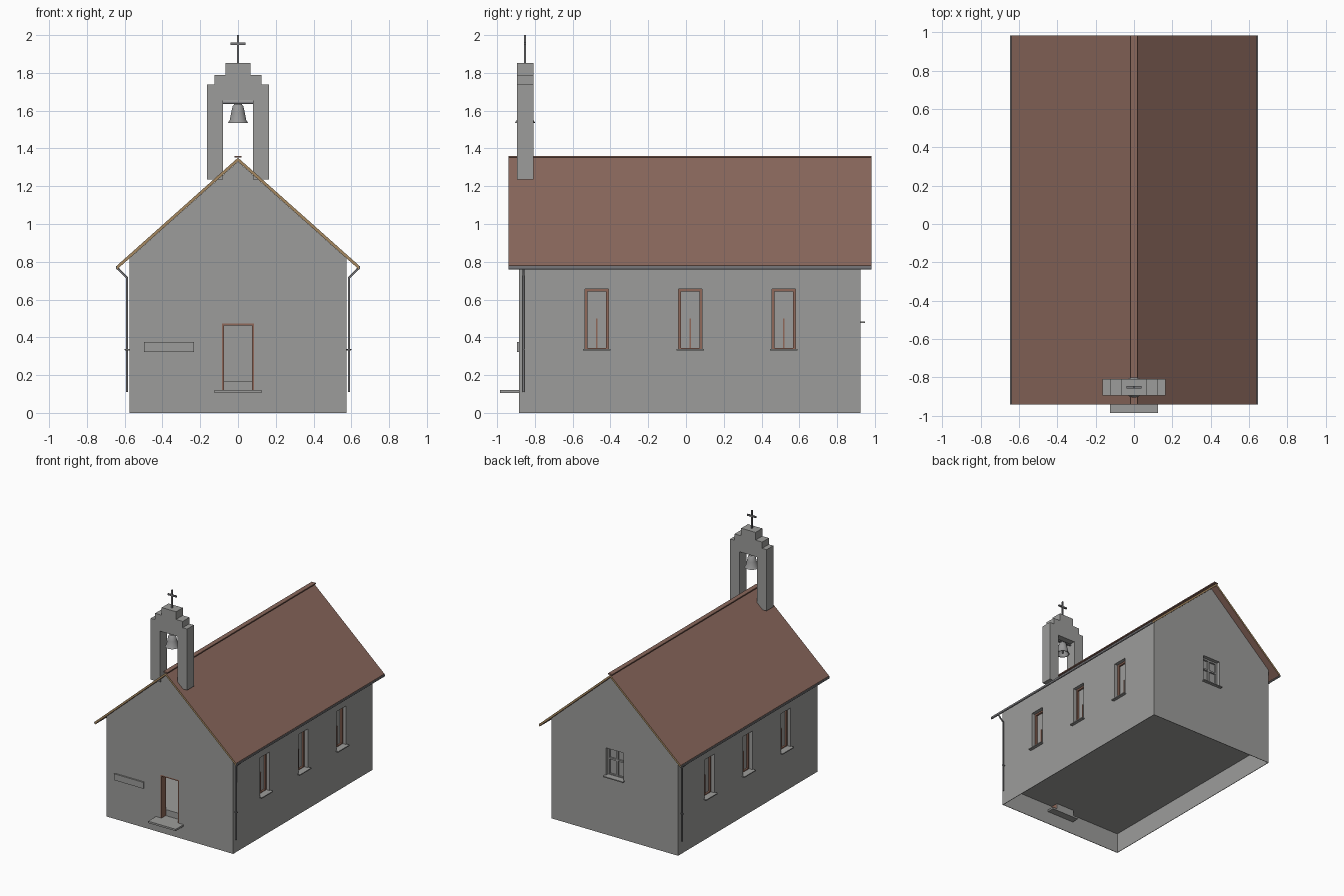
import bpy, bmesh, math
from mathutils import Vector

cube = bpy.data.objects.get("Cube")
if cube:
    bpy.data.objects.remove(cube, do_unlink=True)


def material(name, r, g, b):
    m = bpy.data.materials.new(name)
    m.use_nodes = True
    m.diffuse_color = (r, g, b, 1)
    m.node_tree.nodes["Principled BSDF"].inputs["Base Color"].default_value = (r, g, b, 1)
    return m


PLASTER = material("grey plaster", 0.335, 0.335, 0.327)
TILE = material("red brown tile", 0.255, 0.138, 0.107)
TRIM = material("brown trim", 0.28, 0.14, 0.10)
WOOD = material("tan wood", 0.38, 0.25, 0.12)
METAL = material("grey metal", 0.20, 0.20, 0.21)
BELL = material("bell grey", 0.32, 0.32, 0.32)


def finish(name, bm, *mats):
    bmesh.ops.recalc_face_normals(bm, faces=bm.faces)
    me = bpy.data.meshes.new(name)
    bm.to_mesh(me)
    bm.free()
    for m in mats:
        me.materials.append(m)
    ob = bpy.data.objects.new(name, me)
    bpy.context.collection.objects.link(ob)
    return ob


def add_box(bm, x, y, z):
    """Add a box given three (low, high) ranges."""
    vs = bmesh.ops.create_cube(bm, size=1)["verts"]
    for v in vs:
        v.co = Vector([r[0] if c < 0 else r[1] for c, r in zip(v.co, (x, y, z))])


def boxes(name, mat, *ranges):
    bm = bmesh.new()
    for r in ranges:
        add_box(bm, *r)
    return finish(name, bm, mat)


def extrude_xz(name, points, y0, y1, *mats):
    """Extrude a front profile along y."""
    bm = bmesh.new()
    face = bm.faces.new([bm.verts.new((x, y0, z)) for x, z in points])
    new = bmesh.ops.extrude_face_region(bm, geom=[face])["geom"]
    bmesh.ops.translate(bm, vec=(0, y1 - y0, 0),
                        verts=[v for v in new if isinstance(v, bmesh.types.BMVert)])
    return finish(name, bm, *mats)


def tube(name, points, radius, mat):
    cu = bpy.data.curves.new(name, "CURVE")
    cu.dimensions = "3D"
    cu.bevel_depth = radius
    cu.bevel_resolution = 2
    cu.use_fill_caps = True
    sp = cu.splines.new("POLY")
    sp.points.add(len(points) - 1)
    for p, co in zip(sp.points, points):
        p.co = (*co, 1)
    cu.materials.append(mat)
    ob = bpy.data.objects.new(name, cu)
    bpy.context.collection.objects.link(ob)
    return ob


def cut(ob, cutter):
    mod = ob.modifiers.new("cut", "BOOLEAN")
    mod.operation, mod.solver, mod.object = "DIFFERENCE", "EXACT", cutter
    cutter.hide_render = True
    dg = bpy.context.evaluated_depsgraph_get()
    me = bpy.data.meshes.new_from_object(ob.evaluated_get(dg))
    ob.modifiers.clear()
    ob.data = me
    bpy.data.objects.remove(cutter, do_unlink=True)


W, FRONT, BACK = 0.575, -0.884, 0.924
PEAK, SLOPE = 1.33, 0.891
WIN_Y = (-0.472, 0.022, 0.517)
WIN_Z = (0.338, 0.655)
BACK_Z = (0.485, 0.71)
DEEP = 0.05


def gable(half, base, peak):
    eave = peak - SLOPE * half
    return [(-half, base), (half, base), (half, eave), (0, peak), (-half, eave)]


# Hollow walls with a thin floor and a recessed underside
walls = extrude_xz("walls", gable(W, 0, PEAK), FRONT, BACK, PLASTER)
cut(walls, boxes("underside_cutter", PLASTER,
                 ((-W + 0.004, W - 0.004), (FRONT + 0.004, BACK - 0.004), (-0.1, 0.165))))
cut(walls, extrude_xz("interior_cutter", gable(W - DEEP, 0.17, PEAK - 0.02),
                      FRONT + DEEP, BACK - DEEP, PLASTER))

# Door and window openings
holes = [((-0.084, 0.084), (FRONT - 0.1, FRONT + 0.06), (0.12, 0.473)),
         ((-0.08, 0.08), (BACK - 0.06, BACK + 0.1), BACK_Z)]
for s in (-1, 1):
    xr = tuple(sorted((s * (W - 0.06), s * (W + 0.1))))
    holes += [(xr, (y - 0.062, y + 0.062), WIN_Z) for y in WIN_Y]
cut(walls, boxes("opening_cutter", PLASTER, *holes))


def window(name, place, half, z, mat, bars):
    """Recessed frame, bars, pane and sill; place maps (along, depth, z) to x, y, z."""
    t, d = 0.013, (0.03, DEEP)
    parts = [((-half, -half + t), d, z), ((half - t, half), d, z),
             ((-half + t, half - t), d, (z[1] - t, z[1])),
             ((-half + t, half - t), d, (z[0], z[0] + t / 2))]
    boxes(name + "_frame", mat, *[place(*p) for p in parts + bars])
    boxes(name + "_pane", PLASTER, place((-half, half), (DEEP - 0.006, DEEP), z))
    boxes(name + "_sill", PLASTER, place((-half - 0.01, half + 0.01), (-0.024, DEEP),
                                         (z[0] - 0.008, z[0])))


# Side windows
for s, side in ((-1, "right"), (1, "left")):
    for i, y in enumerate(WIN_Y):
        def on_side(a, d, z, s=s, y=y):
            return (tuple(sorted((s * (W - d[0]), s * (W - d[1])))),
                    (y + a[0], y + a[1]), z)
        window(f"{side}_window_{i + 1}", on_side, 0.062, WIN_Z, TRIM,
               [((-0.004, 0.004), (0.038, DEEP), (WIN_Z[0], 0.5))])


# Back window with crossed bars
def on_back(a, d, z):
    return a, (BACK - d[1], BACK - d[0]), z


window("back_window", on_back, 0.08, BACK_Z, PLASTER,
       [((-0.007, 0.007), (0.03, DEEP), BACK_Z),
        ((-0.07, 0.07), (0.03, DEEP), (0.61, 0.623))])

# Open doorway lining, doorstep with its riser, and wall plaque
lining = (FRONT, FRONT + 0.06)
boxes("door_lining", TRIM, ((-0.084, -0.074), lining, (0.12, 0.473)),
      ((0.074, 0.084), lining, (0.12, 0.473)),
      ((-0.074, 0.074), lining, (0.463, 0.473)))
boxes("doorstep", PLASTER, ((-0.125, 0.125), (-0.985, -0.82), (0.105, 0.12)),
      ((-0.084, 0.084), (-0.83, -0.82), (0.12, 0.17)))
boxes("wall_plaque", PLASTER, ((-0.497, -0.232), (FRONT - 0.012, FRONT), (0.323, 0.375)))

# Roof, with wooden ends at the gables
R, T = 0.64, 0.021
low = PEAK - SLOPE * R
roof = extrude_xz("roof", [(-R, low), (0, PEAK + 0.001), (R, low), (R, low + T),
                           (0, PEAK + T), (-R, low + T)], -0.94, 0.983, TILE, WOOD)
for p in roof.data.polygons:
    p.material_index = int(abs(p.normal.y) > 0.9)
boxes("ridge_cap", TILE, ((-0.019, 0.019), (-0.94, 0.983), (1.351, 1.36)))

# Gutters, with a downpipe at opposite corners
for s, side in ((-1, "right"), (1, "left")):
    xs = [(0.63, 0.777), (0.632, 0.763), (0.64, 0.758), (0.645, 0.763), (0.646, 0.777)]
    extrude_xz(side + "_gutter", [(s * x, z) for x, z in xs], -0.94, 0.983, METAL)
    y = -0.86 if s > 0 else 0.89
    tube(side + "_downpipe", [(s * 0.636, y, 0.768), (s * 0.63, y, 0.757),
                              (s * 0.588, y, 0.715), (s * 0.588, y, 0.11)],
         0.006, METAL)
    boxes(side + "_pipe_bracket", METAL,
          (tuple(sorted((s * 0.57, s * 0.6))), (y - 0.004, y + 0.004), (0.332, 0.338)))

# Stepped bell tower
half = [(0.08, 1.655), (0.08, 1.236), (0.165, 1.236), (0.165, 1.738), (0.125, 1.738),
        (0.125, 1.79), (0.065, 1.79), (0.065, 1.853)]
extrude_xz("bell_tower", half + [(-x, z) for x, z in reversed(half)],
           -0.895, -0.808, PLASTER)

# Bell, its bar and clapper
MID = -0.852
tube("bell_bar", [(-0.08, MID, 1.642), (0.08, MID, 1.642)], 0.007, METAL)
profile = [(0, 1.636), (0.02, 1.634), (0.028, 1.625), (0.036, 1.59), (0.044, 1.55),
           (0.053, 1.536), (0.047, 1.536), (0.037, 1.555), (0.027, 1.6), (0, 1.624)]
bm = bmesh.new()
vs = [bm.verts.new((r, MID, z)) for r, z in profile]
edges = [bm.edges.new(pair) for pair in zip(vs, vs[1:])]
bmesh.ops.spin(bm, geom=vs + edges, cent=(0, MID, 0), axis=(0, 0, 1),
               angle=math.tau, steps=24)
bmesh.ops.remove_doubles(bm, verts=bm.verts, dist=0.0003)
bell = finish("bell", bm, BELL)
bpy.ops.object.select_all(action="DESELECT")
bell.select_set(True)
bpy.context.view_layer.objects.active = bell
bpy.ops.object.shade_smooth_by_angle(angle=math.radians(40))
tube("bell_clapper", [(0, MID, 1.62), (0, MID, 1.542)], 0.005, METAL)

# Cross on the tower
boxes("roof_cross", METAL,
      ((-0.005, 0.005), (MID - 0.006, MID + 0.006), (1.85, 2.0)),
      ((-0.04, 0.04), (MID - 0.006, MID + 0.006), (1.948, 1.96)))
